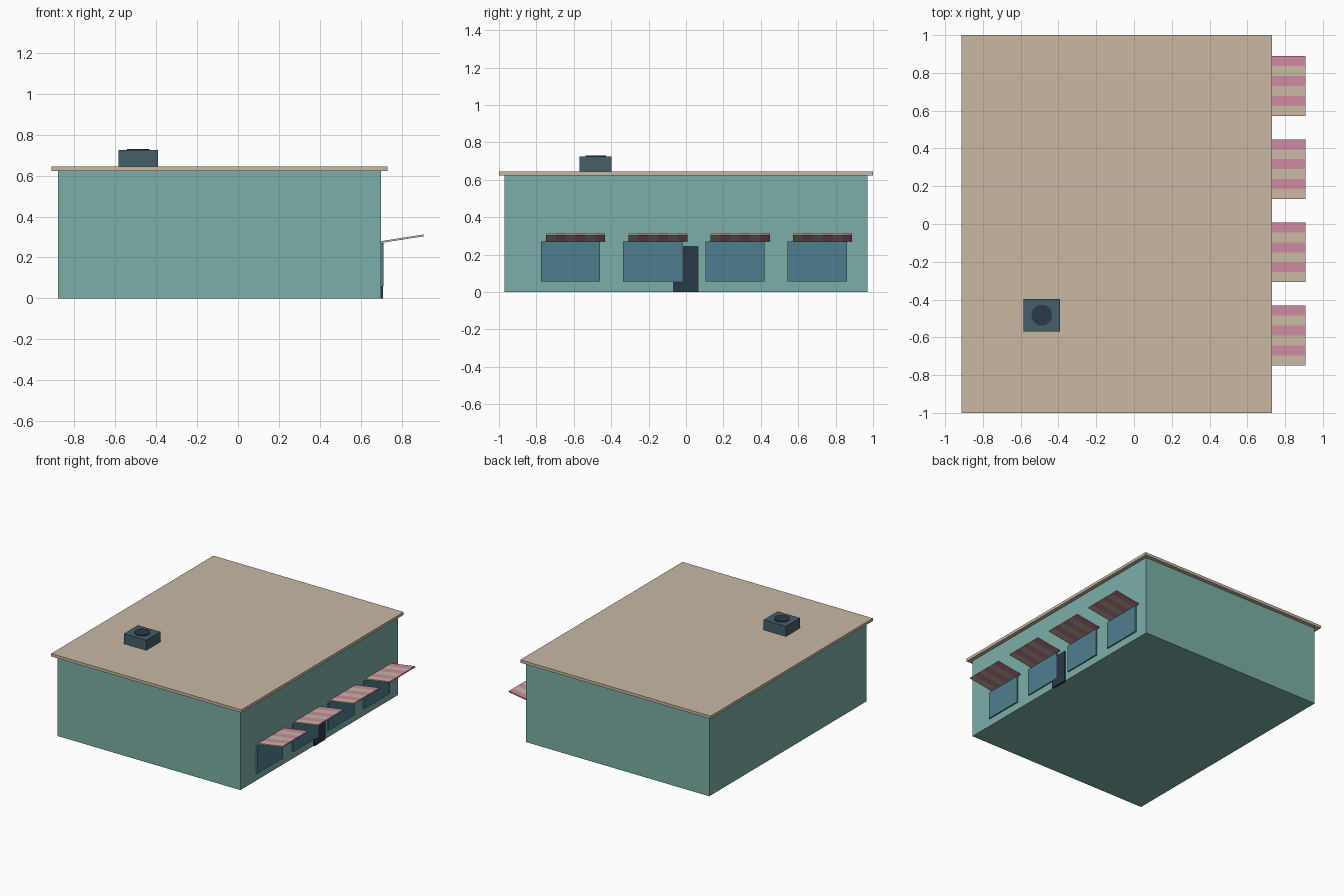
import bpy, math

if "Cube" in bpy.data.objects:
    bpy.data.objects.remove(bpy.data.objects["Cube"])


def material(name, rgb):
    m = bpy.data.materials.new(name)
    m.diffuse_color = (*rgb, 1)
    m.use_nodes = True
    m.node_tree.nodes["Principled BSDF"].inputs["Base Color"].default_value = m.diffuse_color
    return m


TEAL = material("teal", (0.20, 0.43, 0.39))
TAN = material("tan", (0.58, 0.48, 0.37))
PINK = material("pink", (0.62, 0.25, 0.35))
GLASS = material("glass", (0.076, 0.21, 0.27))
DARK = material("dark", (0.023, 0.04, 0.063))
METAL = material("metal", (0.061, 0.112, 0.136))


def box(name, x, y, z, mat):
    """Box spanning the given (min, max) ranges."""
    bounds = (x, y, z)
    bpy.ops.mesh.primitive_cube_add(size=1, location=[(a + b) / 2 for a, b in bounds])
    ob = bpy.context.object
    ob.name = name
    ob.scale = [b - a for a, b in bounds]
    bpy.ops.object.transform_apply(location=False, rotation=False, scale=True)
    ob.data.materials.append(mat)
    return ob


# Building shell and overhanging roof
box("walls", (-0.88, 0.70), (-0.97, 0.97), (0, 0.623), TEAL)
box("roof", (-0.912, 0.73), (-1, 1), (0.623, 0.645), TAN)

# Rooftop air conditioner with round fan
box("air_conditioner", (-0.585, -0.392), (-0.57, -0.397), (0.645, 0.724), METAL)
bpy.ops.mesh.primitive_cylinder_add(vertices=24, radius=0.055, depth=0.012,
                                    location=(-0.488, -0.483, 0.724))
fan = bpy.context.object
fan.name = "fan"
fan.data.materials.append(DARK)

# Shop door
box("door", (0.69, 0.708), (-0.07, 0.067), (0, 0.245), DARK)

# Four windows, each with a striped awning tilted upwards
STRIPES, STRIPE_W = 6, 0.0527
TILT = math.atan2(0.032, 0.205)
for i in range(4):
    y0 = -0.776 + i * 0.44
    box(f"window_{i + 1}", (0.69, 0.71), (y0, y0 + 0.316), (0.057, 0.27), GLASS)
    for s in range(STRIPES):
        a = y0 + 0.028 + s * STRIPE_W
        strip = box(f"awning_{i + 1}_stripe_{s + 1}", (0.697, 0.909),
                    (a, a + STRIPE_W), (0.287, 0.296), PINK if s % 2 else TAN)
        strip.rotation_euler.y = -TILT
